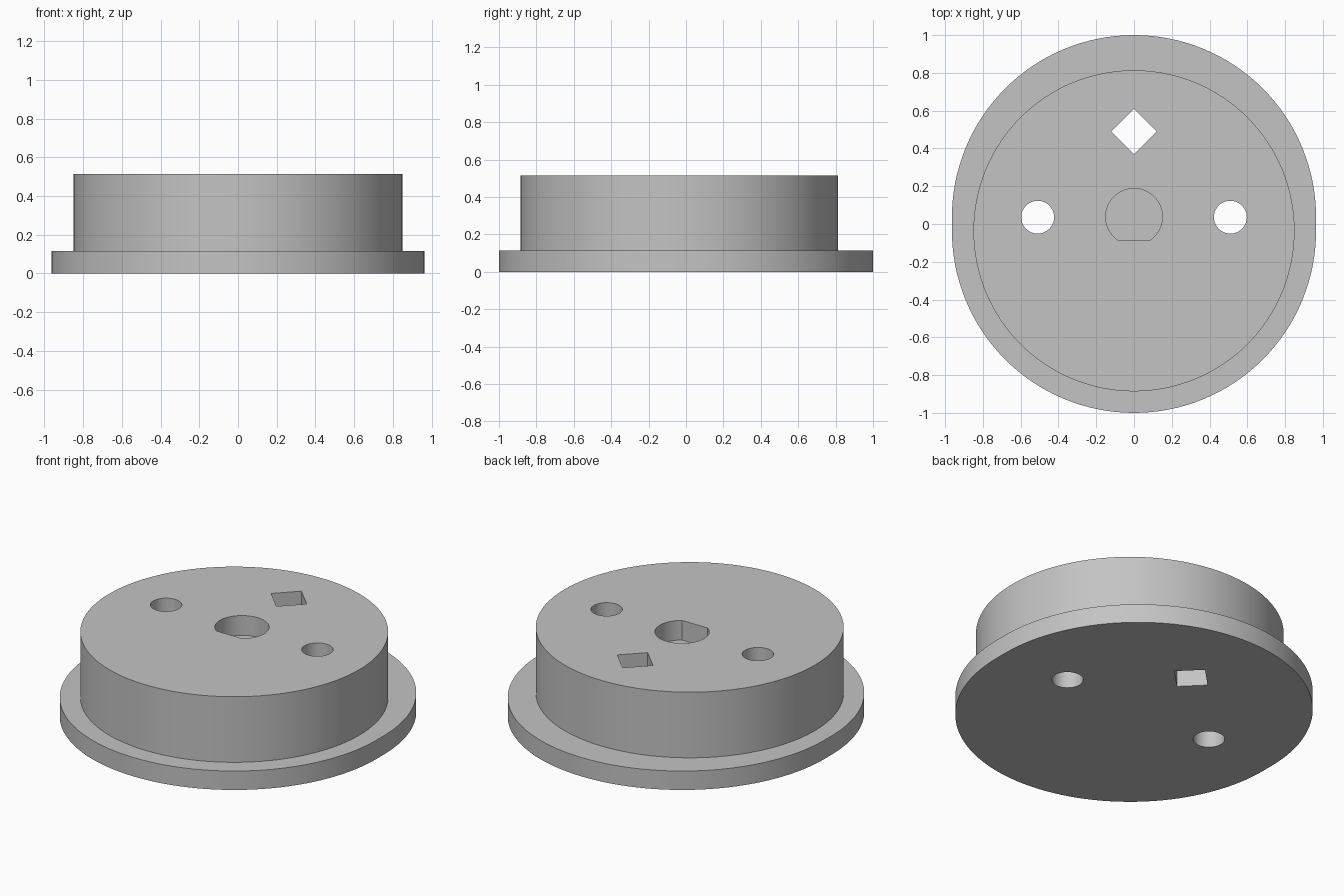
import bpy, bmesh
from math import sin, cos, pi, radians, asin

if "Cube" in bpy.data.objects:
    bpy.data.objects.remove(bpy.data.objects["Cube"])

FLANGE_TOP, TOP = 0.115, 0.515
OFFSET = 0.036          # boss sits this far forward, the shaft this far back

grey = bpy.data.materials.new("plain grey")
grey.use_nodes = True
grey.diffuse_color = (0.55, 0.55, 0.55, 1)
grey.node_tree.nodes["Principled BSDF"].inputs["Base Color"].default_value = (0.55, 0.55, 0.55, 1)


def arc(cx, cy, r, start, end, n):
    """Points along an arc, both ends included."""
    return [(cx + r * cos(start + (end - start) * i / n),
             cy + r * sin(start + (end - start) * i / n)) for i in range(n + 1)]


def circle(cx, cy, r, n):
    return arc(cx, cy, r, 0, 2 * pi, n)[:-1]


def prism(name, outline, z0, z1):
    """Extrude a flat outline from z0 to z1."""
    bm = bmesh.new()
    face = bm.faces.new([bm.verts.new((x, y, z0)) for x, y in outline])
    up = bmesh.ops.extrude_face_region(bm, geom=[face])["geom"]
    bmesh.ops.translate(bm, vec=(0, 0, z1 - z0),
                        verts=[v for v in up if isinstance(v, bmesh.types.BMVert)])
    bmesh.ops.recalc_face_normals(bm, faces=bm.faces)
    mesh = bpy.data.meshes.new(name)
    bm.to_mesh(mesh)
    bm.free()
    mesh.materials.append(grey)
    obj = bpy.data.objects.new(name, mesh)
    bpy.context.collection.objects.link(obj)
    return obj


def combine(target, tool, operation):
    """Apply a boolean and discard the tool."""
    bpy.context.view_layer.objects.active = target
    mod = target.modifiers.new(operation, 'BOOLEAN')
    mod.operation, mod.object, mod.solver = operation, tool, 'EXACT'
    bpy.ops.object.modifier_apply(modifier=mod.name)
    bpy.data.objects.remove(tool)


# Flange: slightly elongated disc, with the round boss on it
R = 1 - OFFSET
hub = prism("flanged_hub", arc(0, OFFSET, R, 0, pi, 64) + arc(0, -OFFSET, R, pi, 2 * pi, 64),
            0, FLANGE_TOP)
boss = prism("boss", circle(0, -OFFSET, 0.85, 128), FLANGE_TOP / 2, TOP)
combine(hub, boss, 'UNION')

# Round through holes on both sides
for side in (-1, 1):
    hole = prism("round_hole", circle(side * 0.51, OFFSET, 0.087, 48), -0.1, TOP + 0.1)
    combine(hub, hole, 'DIFFERENCE')

# Diamond through hole at the back
combine(hub, prism("diamond_hole", circle(0, 0.49, 0.12, 4), -0.1, TOP + 0.1), 'DIFFERENCE')

# Blind shaft socket with a flat on its front side
flat = asin(0.122 / 0.15)
socket = prism("shaft_socket", arc(0, OFFSET + 0.002, 0.15, -flat, pi + flat, 60),
               TOP - 0.12, TOP + 0.1)
combine(hub, socket, 'DIFFERENCE')

# Smooth walls, sharp rims
bpy.ops.object.select_all(action='DESELECT')
hub.select_set(True)
bpy.context.view_layer.objects.active = hub
bpy.ops.object.shade_smooth_by_angle(angle=radians(30))
